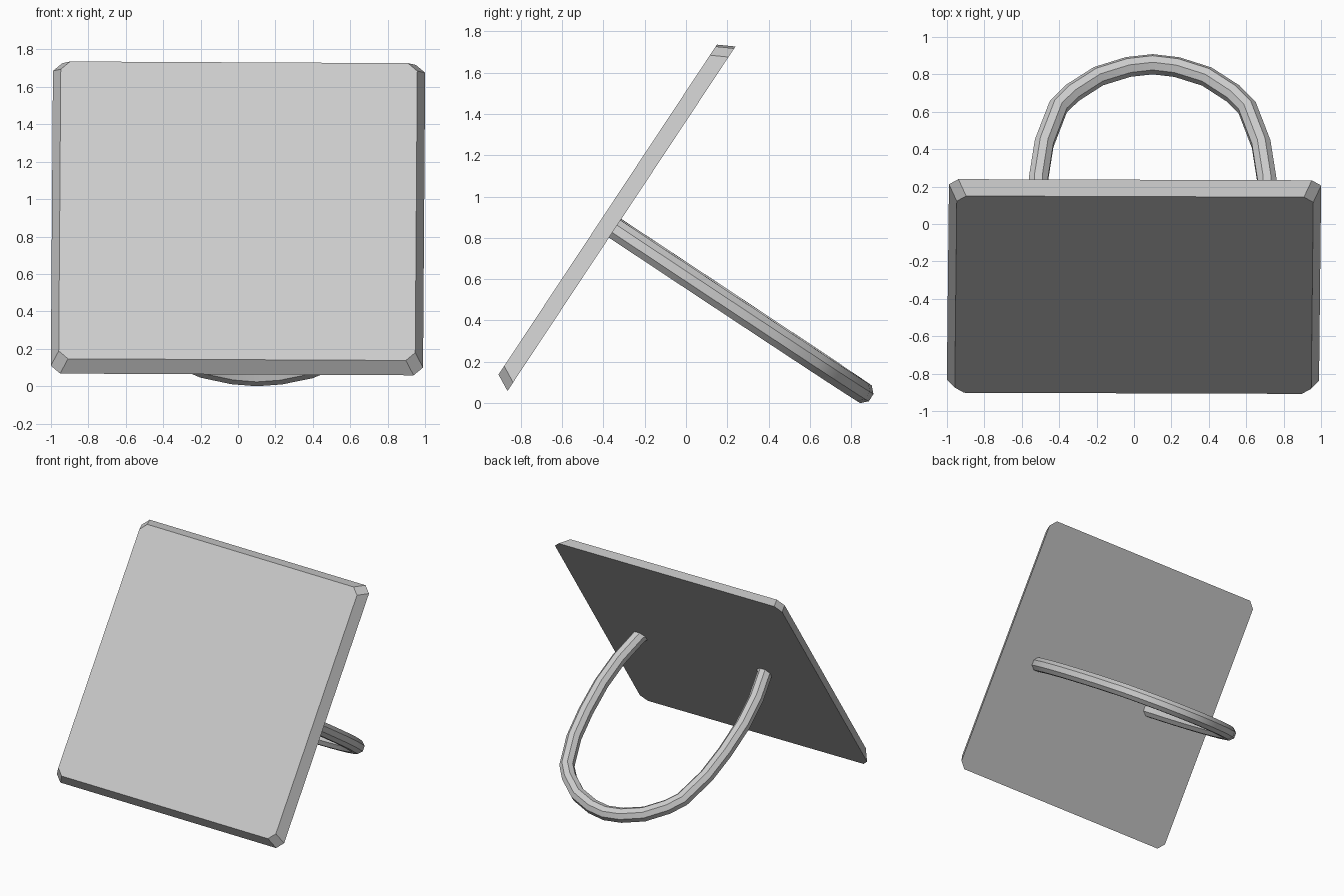
import bpy, bmesh, math
from mathutils import Matrix, Vector

cube = bpy.data.objects.get("Cube")
if cube:
    bpy.data.objects.remove(cube, do_unlink=True)

grey = bpy.data.materials.new("light_grey")
grey.use_nodes = True
grey.diffuse_color = (0.6, 0.6, 0.6, 1)
grey.node_tree.nodes["Principled BSDF"].inputs["Base Color"].default_value = (0.6, 0.6, 0.6, 1)

# Shared tilted frame: local z is the panel normal, origin at the back centre
FRAME = (Matrix.Translation((0, -0.3125, 0.8925))
         @ Matrix.Rotation(math.radians(56.5), 4, 'X')
         @ Matrix.Rotation(-0.006, 4, 'Z'))


def loft(name, rings):
    """Skin a list of equal-length point loops and cap both ends."""
    bm = bmesh.new()
    loops = [[bm.verts.new(p) for p in ring] for ring in rings]
    for a, b in zip(loops, loops[1:]):
        n = len(a)
        for i in range(n):
            j = (i + 1) % n
            bm.faces.new((a[i], a[j], b[j], b[i]))
    bm.faces.new(loops[0])
    bm.faces.new(loops[-1])
    bmesh.ops.recalc_face_normals(bm, faces=bm.faces)
    mesh = bpy.data.meshes.new(name)
    bm.to_mesh(mesh)
    bm.free()
    mesh.materials.append(grey)
    obj = bpy.data.objects.new(name, mesh)
    obj.matrix_world = FRAME
    bpy.context.collection.objects.link(obj)
    return obj


def clipped_square(half, cut, z):
    """Square outline with its four corners cut off."""
    h, k = half, half - cut
    return [(h, -k, z), (h, k, z), (k, h, z), (-k, h, z),
            (-h, k, z), (-h, -k, z), (-k, -h, z), (k, -h, z)]


# Square panel whose sides slope in towards the front
loft("panel", [clipped_square(0.995, 0.05, 0), clipped_square(0.953, 0.05, 0.08)])

# Handle: half of the bow as (half width, depth behind panel), mirrored
half = [(0, 1.436), (0.13, 1.418), (0.29, 1.358), (0.43, 1.25), (0.505, 1.16),
        (0.58, 0.927), (0.61, 0.70), (0.62, 0.45), (0.6, 0.22), (0.55, 0.0), (0.52, -0.04)]
path = [(-w, t) for w, t in reversed(half[1:])] + half
path = [Vector((0.1 + w, -0.055, -t)) for w, t in path]

SIDES, RADIUS = 8, 0.055
across = Vector((0, 1, 0))
rings = []
for i, p in enumerate(path):
    before, after = path[max(i - 1, 0)], path[min(i + 1, len(path) - 1)]
    side = (after - before).normalized().cross(across)
    rings.append([p + RADIUS * (side * math.cos(a) + across * math.sin(a))
                  for a in (math.tau * (k + 0.5) / SIDES for k in range(SIDES))])
handle = loft("handle", rings)

# Smooth along the bow, keeping the lengthwise edges crisp
bpy.ops.object.select_all(action='DESELECT')
handle.select_set(True)
bpy.context.view_layer.objects.active = handle
bpy.ops.object.shade_smooth_by_angle(angle=math.radians(30))
